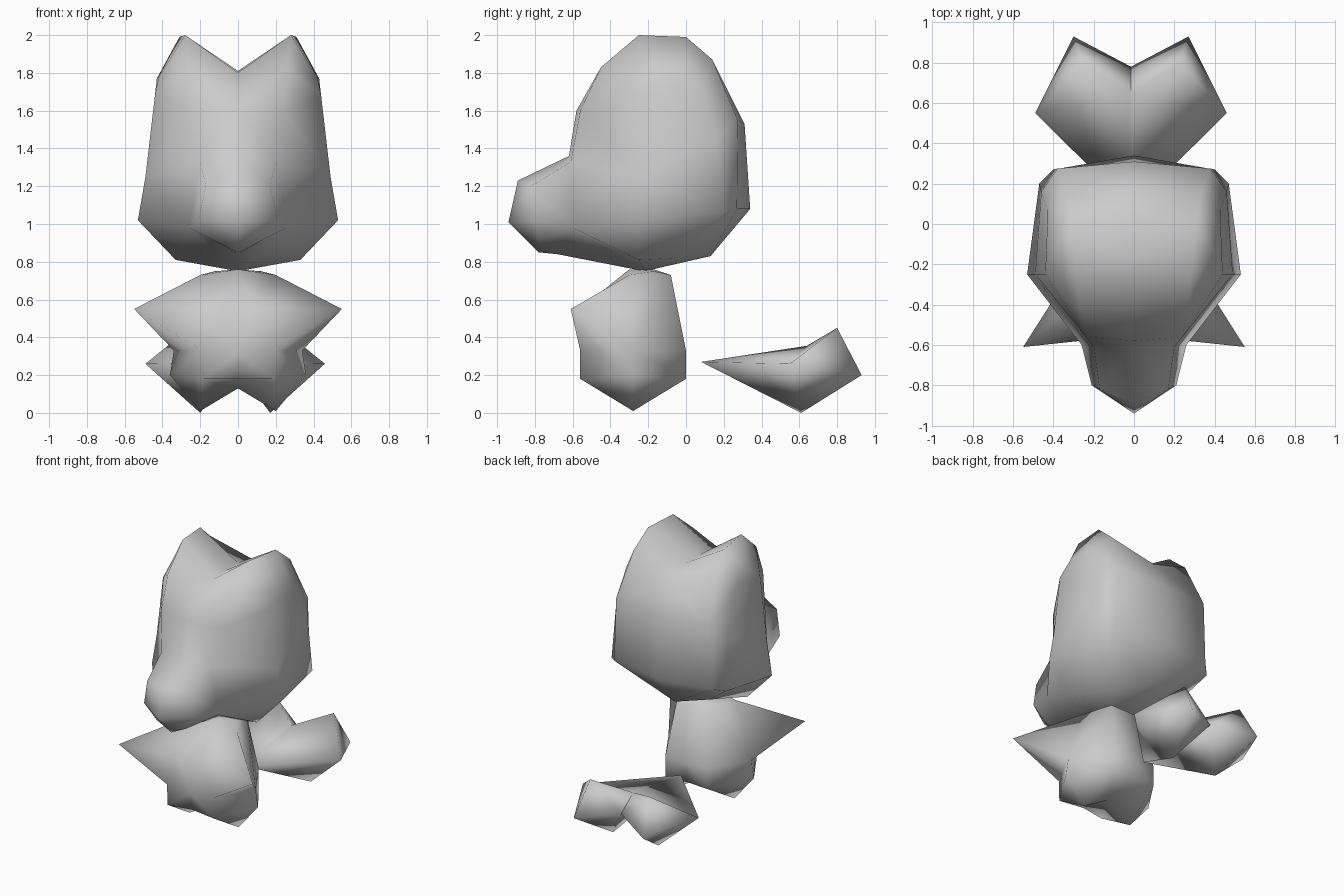
import bpy
import bmesh

cube = bpy.data.objects.get("Cube")
if cube:
    bpy.data.objects.remove(cube)

grey = bpy.data.materials.new("plain grey")
grey.use_nodes = True
grey.diffuse_color = (0.6, 0.6, 0.6, 1)
grey.node_tree.nodes["Principled BSDF"].inputs["Base Color"].default_value = (0.6, 0.6, 0.6, 1)


def finish(name, bm):
    """Weld, triangulate and smooth a mesh, then add it to the scene."""
    bmesh.ops.remove_doubles(bm, verts=bm.verts, dist=0.001)
    bmesh.ops.triangulate(bm, faces=bm.faces, quad_method='SHORT_EDGE')
    bmesh.ops.recalc_face_normals(bm, faces=bm.faces)
    for face in bm.faces:
        face.smooth = True
    mesh = bpy.data.meshes.new(name)
    bm.to_mesh(mesh)
    bm.free()
    mesh.materials.append(grey)
    obj = bpy.data.objects.new(name, mesh)
    bpy.context.collection.objects.link(obj)
    return obj


def sided_loft(name, centre, middle, outer, caps):
    """Loft a centre profile out to a middle and an outer ring on both sides.
    Outer points missing from the dict coincide with the middle ring."""
    bm = bmesh.new()
    n = len(centre)
    for side in (1, -1):
        rings = [[(0, y, z) for y, z in centre], middle,
                 [outer.get(i, p) for i, p in enumerate(middle)]]
        rings = [[bm.verts.new((side * x, y, z)) for x, y, z in r] for r in rings]
        for a, b in zip(rings, rings[1:]):
            for i in range(n):
                j = (i + 1) % n
                if i in outer or j in outer or a is rings[0]:
                    bm.faces.new((a[i], a[j], b[j], b[i]))
        for cap in caps:
            bm.faces.new([rings[2][i] for i in cap])
    return finish(name, bm)


# Head: snout, pointed ears with a valley between, wide cheeks
head_centre = [(-.89, 1.23), (-.62, 1.36), (-.58, 1.6), (-.3, 1.8), (-.15, 1.81),
               (0, 1.81), (.2, 1.75), (.31, 1.53), (.34, 1.08), (.13, .83),
               (-.22, .75), (-.68, .84), (-.78, .85), (-.94, 1.01)]
head_middle = [(.17, -.82, 1.2), (.2, -.61, 1.33), (.24, -.56, 1.6), (.26, -.45, 1.83),
               (.28, -.25, 2), (.31, 0, 1.99), (.33, .14, 1.87), (.38, .275, 1.55),
               (.4, .27, 1.08), (.16, -.05, .82), (.33, -.25, .81), (.26, -.6, .98),
               (.12, -.78, .91), (.21, -.8, 1.02)]
head_outer = {2: (.49, -.25, 1.25), 3: (.44, -.25, 1.68), 4: (.42, -.17, 1.78),
              5: (.43, 0, 1.77), 6: (.43, .08, 1.7), 7: (.46, .16, 1.45),
              8: (.47, .2, 1.06), 9: (.47, .2, 1.06), 10: (.53, -.25, 1.02)}
sided_loft("head", head_centre, head_middle, head_outer,
           [(0, 1, 11, 13), (11, 12, 13), (1, 2, 10, 11), (2, 3, 4, 5, 6, 7, 8, 10)])

# Body: torso with pointed arms and two stubby feet
shoulder, armpit, hip = (.2, -.3, .73), (.34, -.28, .33), (.36, -.28, .2)
body_centre = [(-.3, .76), (-.56, .55), (-.56, .32), (-.53, .18),
               (-.28, .13), (-.01, .18), (0, .33), (-.08, .73), (-.17, .76)]
body_middle = [shoulder, (.08, -.56, .55), (.19, -.56, .33), (.185, -.56, .18),
               (.2, -.28, .01), (.17, 0, .18), (.17, 0, .33), (.13, -.08, .73),
               (.12, -.17, .75)]
body_outer = {1: (.55, -.61, .55), 2: armpit, 3: hip, 4: hip, 5: hip,
              6: armpit, 7: shoulder, 8: shoulder}
sided_loft("body", body_centre, body_middle, body_outer, [(0, 1, 2)])

# Tail: two faceted lobes that meet at the centre
lobe = {"root": (0, .08, .27), "outside": (.475, .55, .26), "tip": (.285, .93, .2),
        "saddle": (0, .64, .355), "back": (0, .78, .25),
        "top": (.24, .8, .45), "bottom": (.185, .61, .0)}
lobe_faces = ["root outside saddle", "outside top saddle", "outside tip top",
              "tip back top", "back saddle top", "root outside bottom",
              "outside tip bottom", "tip back bottom", "back root bottom"]
for name, side in (("left_tail_lobe", 1), ("right_tail_lobe", -1)):
    bm = bmesh.new()
    points = {k: bm.verts.new((side * x - .015, y, z)) for k, (x, y, z) in lobe.items()}
    for face in lobe_faces:
        bm.faces.new([points[k] for k in face.split()])
    finish(name, bm)
